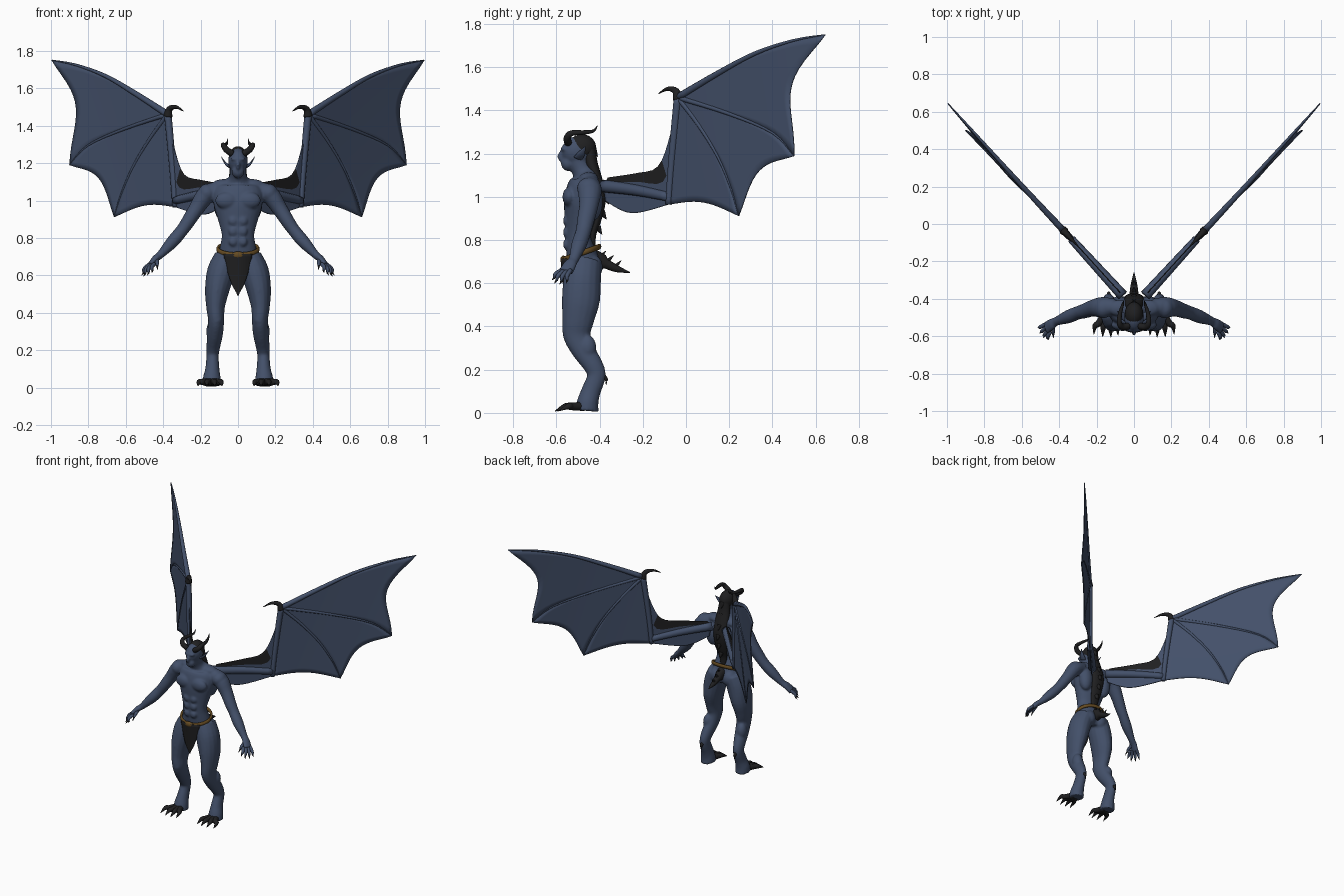
import bpy, bmesh, math
from mathutils import Vector, Matrix

cube = bpy.data.objects.get("Cube")
if cube:
    bpy.data.objects.remove(cube, do_unlink=True)


def material(name, colour):
    mat = bpy.data.materials.new(name)
    mat.use_nodes = True
    mat.diffuse_color = (*colour, 1)
    mat.node_tree.nodes["Principled BSDF"].inputs["Base Color"].default_value = (*colour, 1)
    return mat


SKIN = material("slate blue skin", (.056, .08, .142))
BLACK = material("charcoal horn", (.014, .014, .015))
GOLD = material("dull gold", (.13, .07, .016))


def along(points, t):
    """Smooth curve through tuples of any length, t from 0 to 1."""
    span = t * (len(points) - 1)
    i = min(int(span), len(points) - 2)
    f = span - i
    a, b, c, d = (points[max(0, min(len(points) - 1, k))] for k in range(i - 1, i + 3))
    return [q + f / 2 * (r - p + f * (2 * p - 5 * q + 4 * r - s + f * (3 * (q - r) + s - p)))
            for p, q, r, s in zip(a, b, c, d)]


def loft(bm, points, side=1, ref="Y", sides=16, steps=4):
    """Tube through (x, y, z, width, depth) stations; depth lies along ref."""
    ref = Vector((0, 1, 0)) if ref == "Y" else Vector((0, 0, 1))
    count = steps * (len(points) - 1)
    rows = [along(points, k / count) for k in range(count + 1)]
    centres = [Vector((r[0] * side, r[1], r[2])) for r in rows]
    rings = []
    for k, row in enumerate(rows):
        tangent = (centres[min(k + 1, count)] - centres[max(k - 1, 0)]).normalized()
        u = (ref - tangent * ref.dot(tangent)).normalized()
        v = tangent.cross(u)
        wide, deep = max(row[3], .001), max(row[-1], .001)
        rings.append([bm.verts.new(centres[k] + v * wide * math.cos(a) + u * deep * math.sin(a))
                      for a in (math.tau * j / sides for j in range(sides))])
    for low, high in zip(rings, rings[1:]):
        for j in range(sides):
            n = (j + 1) % sides
            bm.faces.new((low[j], low[n], high[n], high[j]))
    bm.faces.new(rings[0])
    bm.faces.new(rings[-1])


def blob(bm, centre, size, side=1):
    place = Matrix.Translation((centre[0] * side, *centre[1:])) @ Matrix.Diagonal((*size, 1))
    bmesh.ops.create_uvsphere(bm, u_segments=20, v_segments=12, radius=1, matrix=place)


def finish(name, bm, mats, mirror=False, solid=0):
    bmesh.ops.recalc_face_normals(bm, faces=bm.faces)
    for face in bm.faces:
        face.smooth = True
    mesh = bpy.data.meshes.new(name)
    bm.to_mesh(mesh)
    bm.free()
    for mat in mats:
        mesh.materials.append(mat)
    obj = bpy.data.objects.new(name, mesh)
    bpy.context.collection.objects.link(obj)
    if solid:
        mod = obj.modifiers.new("thickness", "SOLIDIFY")
        mod.thickness, mod.offset = solid, 0
    if mirror:
        obj.modifiers.new("mirror", "MIRROR")
    return obj


def tubes(name, mat, paths, mirror=True, ref="Y", sides=10):
    bm = bmesh.new()
    for path in paths:
        loft(bm, path, ref=ref, sides=sides)
    return finish(name, bm, [mat], mirror)


def sheet(name, place, mats, rule=lambda s, t: 0, mirror=True, n=14):
    """Thin surface from place(s, t) with a colour rule."""
    bm = bmesh.new()
    grid = [[bm.verts.new(place(i / n, j / n)) for j in range(n + 1)] for i in range(n + 1)]
    for i in range(n):
        for j in range(n):
            face = bm.faces.new((grid[i][j], grid[i + 1][j], grid[i + 1][j + 1], grid[i][j + 1]))
            face.material_index = rule((i + .5) / n, (j + .5) / n)
    bmesh.ops.remove_doubles(bm, verts=bm.verts, dist=.0001)
    return finish(name, bm, mats, mirror, solid=.006)


# Body: overlapping muscles fused into one skin
bm = bmesh.new()
loft(bm, [(0, -.48, .64, .085, .065), (0, -.475, .7, .105, .075), (0, -.49, .76, .095, .066),
          (0, -.5, .82, .087, .06), (0, -.49, .9, .108, .073), (0, -.48, .98, .13, .085),
          (0, -.47, 1.05, .13, .078), (0, -.465, 1.09, .095, .06), (0, -.48, 1.12, .05, .048),
          (0, -.505, 1.17, .042, .046)], sides=28)
blob(bm, (0, -.505, 1.21), (.052, .072, .07))
blob(bm, (0, -.545, 1.155), (.034, .034, .036))
blob(bm, (0, -.58, 1.187), (.011, .016, .024))
blob(bm, (0, -.565, 1.222), (.04, .016, .012))
leg = [(.06, -.47, .7, .065, .08), (.09, -.48, .62, .075, .087), (.112, -.487, .52, .065, .088),
       (.12, -.5, .43, .05, .074), (.117, -.505, .36, .043, .064), (.122, -.475, .29, .042, .054),
       (.132, -.43, .22, .037, .046), (.136, -.415, .17, .033, .043), (.137, -.44, .1, .038, .045),
       (.14, -.455, .05, .048, .05), (.14, -.46, .01, .05, .055)]
arm = [(.1, -.445, 1.06, .045, .045), (.17, -.445, 1.03, .05, .055), (.22, -.45, .96, .042, .045),
       (.265, -.465, .89, .037, .04), (.3, -.475, .84, .034, .036), (.35, -.495, .78, .034, .036),
       (.415, -.52, .71, .021, .024), (.44, -.535, .69, .019, .03), (.47, -.555, .655, .015, .034)]
for side in (1, -1):
    loft(bm, leg, side)
    loft(bm, arm, side)
    blob(bm, (.06, -.54, 1.0), (.062, .032, .045), side)      # chest
    blob(bm, (.165, -.45, 1.04), (.048, .055, .05), side)     # shoulder
    blob(bm, (.07, -.45, 1.085), (.07, .045, .03), side)      # neck slope
    blob(bm, (.08, -.43, .98), (.05, .045, .09), side)        # back
    blob(bm, (.05, -.44, .675), (.052, .055, .06), side)      # seat
    blob(bm, (.135, -.455, .3), (.035, .04, .06), side)       # calf
    blob(bm, (.115, -.545, .365), (.03, .025, .035), side)    # knee
    for z in (.78, .835, .89):
        blob(bm, (.026, -.556, z), (.024, .013, .024), side)  # belly
body = finish("body", bm, [SKIN])
fuse = body.modifiers.new("fuse", "REMESH")
fuse.mode, fuse.voxel_size, fuse.use_smooth_shade = "VOXEL", .007, True
relax = body.modifiers.new("relax", "SMOOTH")
relax.factor, relax.iterations = .5, 3

# Head details
tubes("ears", SKIN, [[(.045, -.5, 1.18, .008, .022), (.068, -.485, 1.2, .006, .018),
                      (.09, -.465, 1.235, .001, .001)]])
tubes("horns", BLACK, [[(.03, -.545, 1.25, .018), (.062, -.55, 1.272, .017), (.078, -.53, 1.295, .014),
                        (.075, -.48, 1.298, .011), (.06, -.43, 1.305, .007), (.055, -.41, 1.33, .001)]],
      ref="Z")
bm = bmesh.new()
blob(bm, (0, -.482, 1.228), (.05, .066, .062))
finish("hair_cap", bm, [BLACK])

# Mane, its ridge of spikes, and the tail
tubes("mane", BLACK, [[(0, -.45, 1.24, .035, .03), (0, -.44, 1.16, .045, .03), (0, -.415, 1.09, .05, .025),
                       (0, -.392, 1.0, .05, .022), (0, -.41, .9, .042, .02), (0, -.432, .82, .03, .015),
                       (0, -.425, .74, .012, .01)]], mirror=False, sides=16)
ridge = [(-.43, 1.22), (-.42, 1.14), (-.392, 1.07), (-.378, 1.0), (-.39, .93), (-.41, .86)]
tubes("mane_spikes", BLACK, [[(0, y, z, .02, .022), (0, y + .022, z - .035, .001)] for y, z in ridge],
      mirror=False, sides=6)
tail = [(0, -.43, .715, .035, .045), (0, -.37, .69, .024, .036), (0, -.32, .667, .017, .022),
        (0, -.26, .65, .002)]
tubes("tail", BLACK, [tail], mirror=False, ref="Z")
tubes("tail_spikes", BLACK,
      [[(0, y, z, .012, .016), (0, y + .025, z + .025, .001)]
       for y, z in ((-.395, .725), (-.36, .705), (-.325, .68))], mirror=False, sides=6)

# Belt, buckle and loincloth
ring = []
for k in range(25):
    a = math.tau * k / 24
    ring.append((.108 * math.cos(a), -.483 + .083 * math.sin(a), .74 + .03 * math.sin(a), .008, .013))
tubes("belt", GOLD, [ring], mirror=False, ref="Z")
bm = bmesh.new()
blob(bm, (0, -.568, .708), (.034, .014, .02))
finish("buckle", bm, [GOLD])


def cloth(s, t):
    x = (2 * s - 1) * along([(.075,), (.066,), (.05,), (.03,), (.002,)], t)[0]
    return x, -.578 + 5 * x * x + .02 * t, .715 - .225 * t


sheet("loincloth", cloth, [BLACK], mirror=False)

# Hands and feet
tips = [(.515, -.555, .6), (.505, -.585, .595), (.485, -.61, .6), (.46, -.62, .615)]
fingers, claws = [], []
for k, tip in enumerate(tips):
    root = Vector((.472 - .008 * k, -.535 - .014 * k, .66))
    tip = Vector(tip)
    bend = root.lerp(tip, .5) + Vector((.008, -.006, .004))
    near = root.lerp(tip, .75)
    fingers.append([(*root, .011), (*bend, .01), (*near, .006)])
    claws.append([(*near, .006), (*tip, .001)])
fingers.append([(.435, -.54, .685, .012), (.432, -.575, .665, .01), (.432, -.59, .65, .006)])
claws.append([(.432, -.59, .65, .006), (.43, -.61, .63, .001)])
tubes("fingers", SKIN, fingers)
tubes("finger_claws", BLACK, claws, sides=8)
toes = [[(.14 + .2 * fan, -.475, .03, .022), (.14 + .7 * fan, -.53, .03, .018),
         (.14 + fan, -.565 + abs(fan) * .3, .03, .014), (.14 + 1.1 * fan, -.612 + abs(fan) * .3, .008, .001)]
        for fan in (-.05, -.015, .025, .068)]
toes.append([(.135, -.385, .17, .014), (.135, -.37, .155, .009), (.135, -.37, .13, .001)])
tubes("toes_and_spurs", BLACK, toes, ref="Z")


# Wings: every point is given as (x, z) on a slanting sheet
def on_wing(p):
    x, z = p
    return Vector((x, -.448 + 1.098 * x - .13 * max(0, x - .35) * (1.75 - z), z))


wrist = (.375, 1.46)
lead = [wrist, (.545, 1.57), (.706, 1.665), (.866, 1.725), (.995, 1.75)]
middle = [wrist, (.6, 1.385), (.8, 1.295), (.9, 1.19)]
rear = [wrist, (.47, 1.33), (.56, 1.18), (.625, 1.03), (.661, .912)]
forearm = [wrist, (.36, 1.3), (.345, 1.12), (.335, .965)]
for name, a, b, sag in (("outer", lead, middle, .22), ("middle", middle, rear, .19), ("inner", rear, forearm, .1)):
    def panel(s, t):
        t *= 1 - sag * 4 * s * (1 - s)
        return on_wing([p + (q - p) * s for p, q in zip(along(a, t), along(b, t))])
    sheet(name + "_wing_membrane", panel, [SKIN])

edge = [wrist, (.34, 1.275), (.29, 1.14), (.2, 1.11), (.08, 1.09)]
limb = [wrist, (.348, 1.15), (.335, 1.0), (.2, 1.03), (.06, 1.05)]
hem = [(.335, .965), (.18, .925), (.07, .98)]


def between(a, b):
    return lambda s, t: on_wing([p + (q - p) * s for p, q in zip(along(a, t), along(b, t))])


sheet("front_wing_membrane", between(edge, limb), [SKIN, BLACK], lambda s, t: int(s < .5 and t > .45))
sheet("lower_wing_membrane", between(limb[2:], hem), [SKIN])


def bone(points, start, end):
    last = len(points) - 1
    return [(*on_wing(p), start + (end - start) * k / last) for k, p in enumerate(points)]


tubes("wing_bones", SKIN, [bone(lead, .018, .003), bone(middle, .012, .003), bone(rear, .012, .003),
                           bone(forearm, .02, .016), bone(limb[2:], .022, .03)])
tubes("wing_thumb_claws", BLACK, [bone([(.375, 1.45), (.365, 1.49), (.33, 1.5), (.292, 1.478)], .024, .002)])
